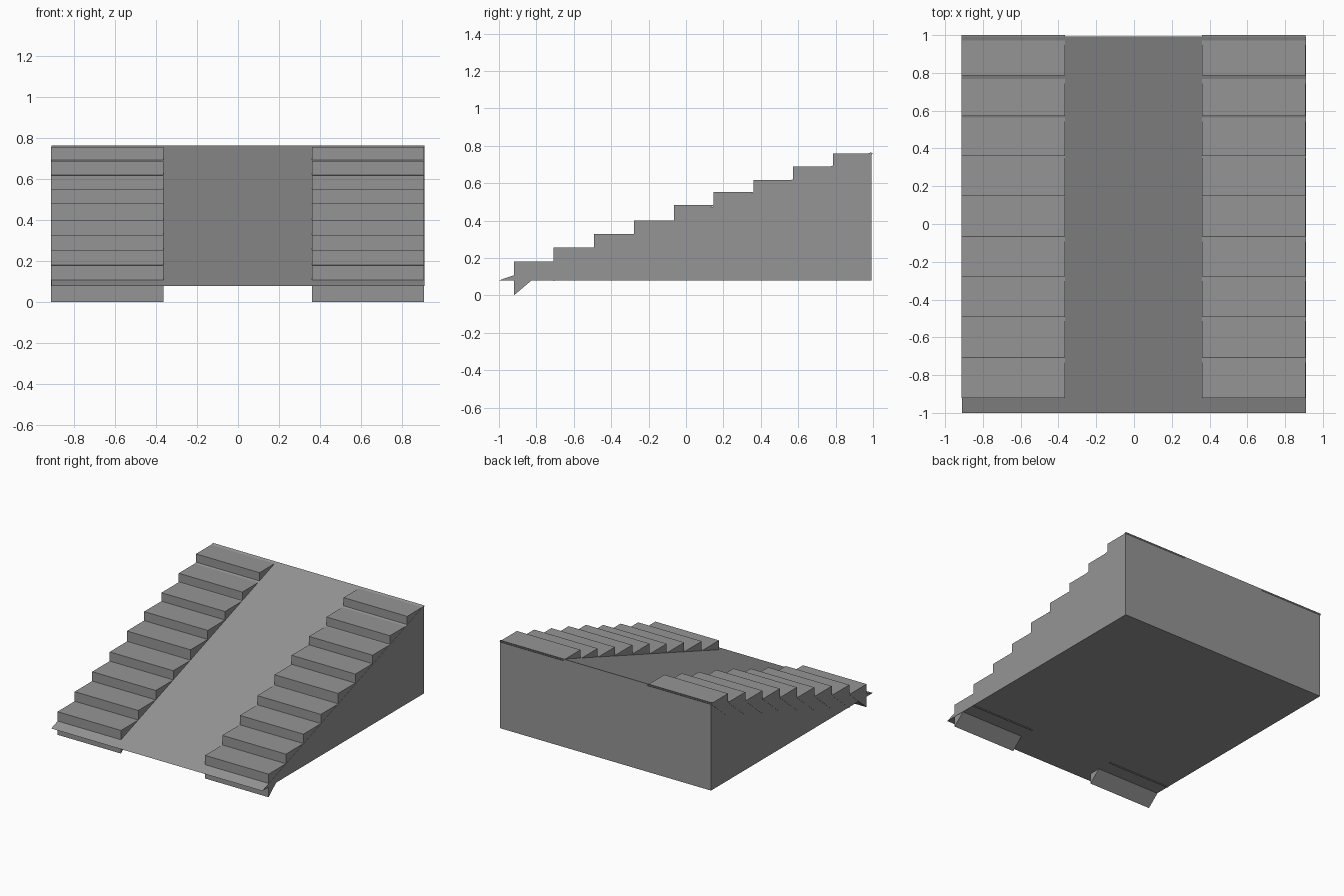
import bpy
import bmesh

cube = bpy.data.objects.get("Cube")
if cube:
    bpy.data.objects.remove(cube, do_unlink=True)

# Single stone grey
COLOR = (0.3, 0.3, 0.3, 1.0)
stone = bpy.data.materials.new("stone_grey")
stone.use_nodes = True
stone.diffuse_color = COLOR
stone.node_tree.nodes["Principled BSDF"].inputs["Base Color"].default_value = COLOR


def add_prism(bm, profile, x0, x1):
    """Extrude a (y, z) profile along x."""
    face = bm.faces.new([bm.verts.new((x0, y, z)) for y, z in profile])
    result = bmesh.ops.extrude_face_region(bm, geom=[face])
    verts = [v for v in result["geom"] if isinstance(v, bmesh.types.BMVert)]
    bmesh.ops.translate(bm, verts=verts, vec=(x1 - x0, 0, 0))


def finish(bm, name):
    bmesh.ops.recalc_face_normals(bm, faces=bm.faces)
    mesh = bpy.data.meshes.new(name)
    bm.to_mesh(mesh)
    bm.free()
    mesh.materials.append(stone)
    obj = bpy.data.objects.new(name, mesh)
    bpy.context.collection.objects.link(obj)


# Solid wedge-shaped ramp
bm = bmesh.new()
add_prism(bm, [(-1.0, 0.08), (0.992, 0.08), (0.992, 0.765)], -0.91, 0.91)
finish(bm, "ramp")

# Triangular steps sunk into the slope, one flight on each side
RISERS = [-0.92, -0.708, -0.492, -0.277, -0.065, 0.147, 0.36, 0.573, 0.785, 1.0]
TREADS = [0.18, 0.255, 0.328, 0.4, 0.482, 0.552, 0.618, 0.688, 0.758]
DEPTH = 0.18

for name, x0, x1 in (("right_stairs", -0.912, -0.364), ("left_stairs", 0.36, 0.908)):
    bm = bmesh.new()
    for front, back, top in zip(RISERS, RISERS[1:], TREADS):
        add_prism(bm, [(front, top - DEPTH), (back, top), (front, top)], x0, x1)
    finish(bm, name)
